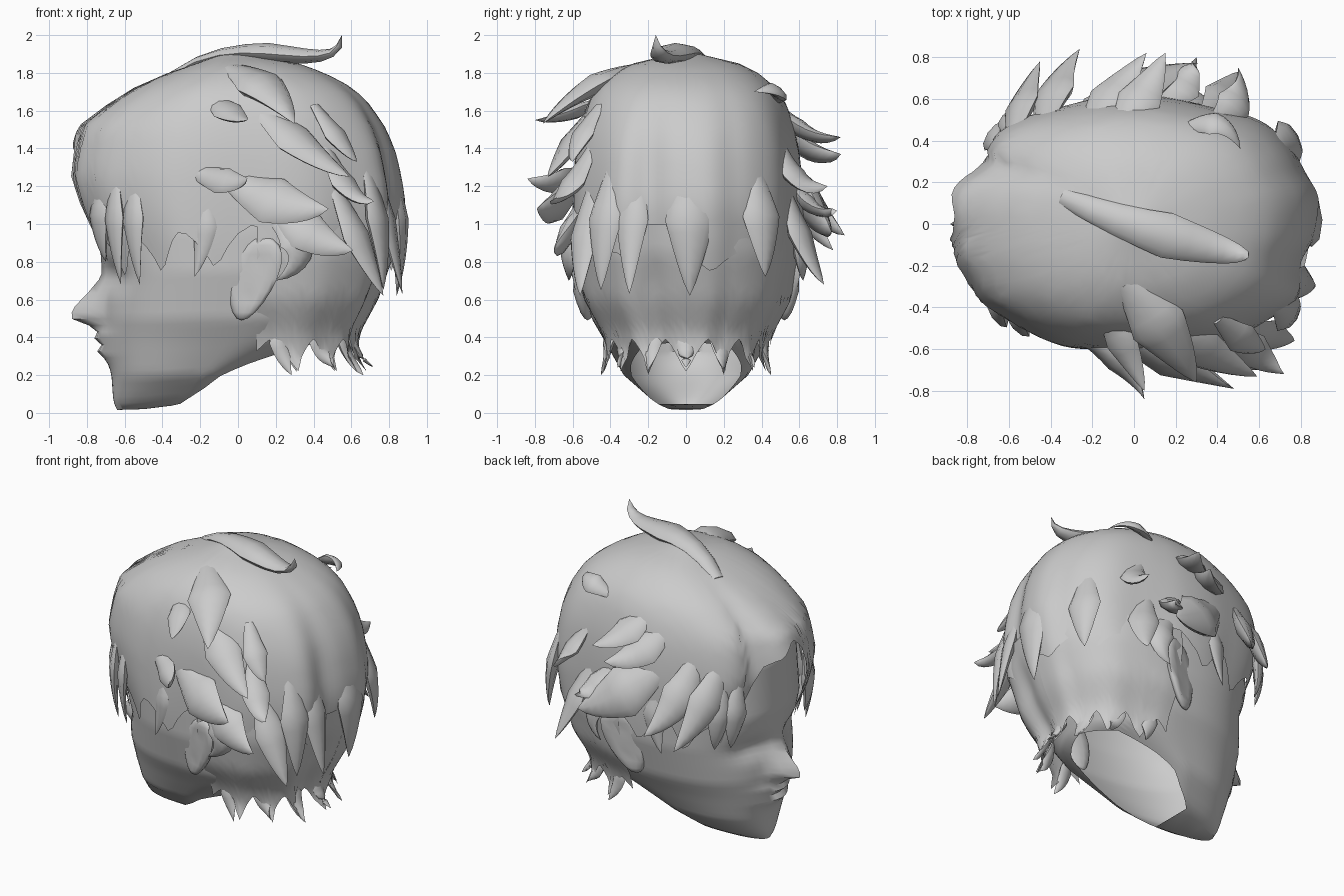
import bpy, bmesh, math
from mathutils import Vector

if "Cube" in bpy.data.objects:
    bpy.data.objects.remove(bpy.data.objects["Cube"])

mat = bpy.data.materials.new("clay_grey")
mat.diffuse_color = (0.6, 0.6, 0.6, 1)
mat.use_nodes = True
mat.node_tree.nodes["Principled BSDF"].inputs["Base Color"].default_value = mat.diffuse_color


def lerp_table(table, k):
    """Interpolate rows (key, a, b, ...) sorted by ascending key."""
    if k <= table[0][0]:
        return table[0][1:]
    for p, q in zip(table, table[1:]):
        if k <= q[0]:
            f = (k - p[0]) / (q[0] - p[0])
            return [a + (b - a) * f for a, b in zip(p[1:], q[1:])]
    return table[-1][1:]


def finish(name, bm, angle=60, recalc=False):
    if recalc:
        bmesh.ops.recalc_face_normals(bm, faces=bm.faces)
    me = bpy.data.meshes.new(name)
    bm.to_mesh(me)
    bm.free()
    ob = bpy.data.objects.new(name, me)
    bpy.context.collection.objects.link(ob)
    me.materials.append(mat)
    bpy.ops.object.select_all(action='DESELECT')
    ob.select_set(True)
    bpy.context.view_layer.objects.active = ob
    bpy.ops.object.shade_smooth_by_angle(angle=math.radians(angle))
    return ob


def sheet(rings, rim, top, rows, cols, a0=-180, a1=180, power=(1, 1), dome=False, detail=None):
    """Loft of horizontal rings (z, front x, centre x, back x, half width) with a lower rim set
    by angle: 0 is the face, positive is the +y side. power squares off the (front, back)."""
    bm = bmesh.new()
    grid = []
    closed = a1 - a0 == 360
    angles = [a0 + (a1 - a0) * j / cols for j in range(cols if closed else cols + 1)]
    for i in range(rows + 1):
        t = i / rows
        t = 1 - math.cos(t * math.pi / 2) if dome else t
        row = []
        for a in angles:
            z = top - (top - rim(a)) * t
            xf, cx, xb, w = lerp_table(rings, z)
            c, s = math.cos(math.radians(a)), math.sin(math.radians(a))
            e = power[0] if c > 0 else power[1]
            x = cx - math.copysign(abs(c) ** e, c) * ((cx - xf) if c > 0 else (xb - cx))
            p = Vector((x, w * math.copysign(abs(s) ** e, s), z))
            row.append(bm.verts.new(detail(p, a, t) if detail else p))
        grid.append(row)
    n = len(angles)
    for i in range(rows):
        for j in range(n if closed else n - 1):
            k = (j + 1) % n
            bm.faces.new((grid[i][k], grid[i + 1][k], grid[i + 1][j], grid[i][j]))
    if closed:
        bm.faces.new(grid[0])
    return bm, grid, angles


# ---- face, jaw and neck opening
head_rings = [(.015, -.64, -.32, -.2, .09), (.06, -.66, -.3, -.15, .17), (.2, -.67, -.2, 0, .33),
              (.38, -.7, -.05, .45, .43), (.5, -.71, 0, .52, .5), (.75, -.7, 0, .6, .56),
              (.95, -.74, 0, .65, .57), (1.3, -.72, 0, .65, .55), (1.6, -.5, 0, .5, .4)]
profile = [(.2, 0), (.25, .005), (.3, .03), (.325, .055), (.36, .025), (.395, .06), (.43, .04),
           (.46, .075), (.5, .175), (.55, .17), (.63, .095), (.72, .025), (.8, .015), (.9, 0)]


def face_detail(p, a, t):
    if abs(a) < 80:
        z = p.z
        width = .14 if z < .44 else .075 + .03 * max(0, .6 - z)
        p.x -= lerp_table(profile, z)[0] * math.exp(-(p.y / width) ** 2)
        socket = ((abs(p.y) - .22) / .12) ** 2 + ((z - .72) / .07) ** 2
        p.x += .05 * math.exp(-socket)
    return p


def neck_rim(a):
    return lerp_table([(0, .015), (60, .02), (88, .04), (110, .13), (130, .26), (150, .35),
                       (180, .38)], abs(a))[0]


bm, grid, angles = sheet(head_rings, neck_rim, 1.6, 46, 72, power=(.85, .85), detail=face_detail)
bm.faces.new([v for v, a in zip(grid[-1], angles) if abs(a) <= 90])  # under the chin
finish("head", bm, 50)

# ---- ears
for side in (-1, 1):
    bm = bmesh.new()
    bmesh.ops.create_uvsphere(bm, u_segments=14, v_segments=10, radius=1)
    for v in bm.verts:
        x, y, z = v.co
        x *= .13 * (1 + .25 * z)
        y *= .05
        if side * y > .03:  # hollow of the ear
            y *= .5
        v.co = (.08 + x + .06 * z, side * (.55 + .03 * z) + y + side * .3 * x, .71 + .22 * z)
    finish("ear", bm, 60, True)


# ---- hair cap with toothed rim and parted fringe
def tooth(a, period):
    return abs(((a / period) % 1) * 2 - 1)


cap_rings = [(.6, -.68, 0, .75, .56), (.7, -.7, 0, .79, .585), (.85, -.74, 0, .84, .605),
             (1.0, -.82, 0, .87, .61), (1.1, -.86, 0, .885, .61), (1.25, -.9, 0, .865, .605),
             (1.4, -.87, 0, .83, .59), (1.52, -.83, 0, .775, .565), (1.63, -.69, 0, .7, .53),
             (1.72, -.55, 0, .61, .475), (1.8, -.37, 0, .46, .38), (1.85, -.22, 0, .32, .28),
             (1.9, -.08, 0, .08, .07)]
cap_edge = [(-180, .84), (-125, .86), (-112, .96), (-95, 1.0), (-80, .97), (-40, .93), (-15, .9),
            (-8, 1.2), (-3, 1.4), (4, 1.48), (16, 1.42), (24, 1.34), (31, 1.2), (37, .98),
            (42, .93), (80, .97), (95, 1.0), (112, .96), (125, .86), (180, .84)]


def cap_rim(a):
    depth = .05 if -14 < a < 34 else .22 if abs(a) < 120 else .1
    return lerp_table(cap_edge, a)[0] - depth * tooth(a + 10, 24 if abs(a) < 120 else 30) ** 1.5


def strands(p, a, t):
    k = 1 + .018 * t * math.sin(math.radians(a * 9)) + .01 * t * math.sin(math.radians(a * 5 + 40))
    for centre, spread, depth in ((30, 9, .06), (-27, 8, .02), (-163, 9, .05), (160, 8, .02)):
        k -= depth * min(1, 2 * t) * math.exp(-((a - centre) / spread) ** 2)
    return Vector((p.x * k, p.y * k, p.z))


bm, _, _ = sheet(cap_rings, cap_rim, 1.9, 20, 120, power=(.92, .85), dome=True, detail=strands)
finish("hair_cap", bm, 60)

# ---- hair at the nape, flaring into points
nape_rings = [(.2, -.5, .1, .7, .46), (.3, -.5, .1, .63, .42), (.42, -.5, .1, .64, .45),
              (.6, -.5, .1, .74, .55), (.85, -.5, .1, .83, .595), (1.1, -.5, .1, .85, .59)]
for side in (-1, 1):
    bm, _, _ = sheet(nape_rings, lambda a: .39 - .17 * tooth(a + 12, 24) ** 1.4, 1.0, 12, 45,
                     90 if side > 0 else -180, 180 if side > 0 else -90, (.85, .85),
                     detail=strands)
    finish("nape_hair", bm, 60)


# ---- curved tapering locks, with roots sunk into the cap
def lock(name, width, *pts, flat=.42, sink=.05):
    pts = [Vector(p) for p in pts]
    centre = Vector((0, 0, .95))
    pts[0] = pts[0].lerp(Vector((pts[0].x * .3, 0, pts[0].z * .6 + .38)), sink)

    def curve(t):
        q = pts
        while len(q) > 1:
            q = [a.lerp(b, t) for a, b in zip(q, q[1:])]
        return q[0]

    bm = bmesh.new()
    steps, sides, rows = 10, 8, []
    for i in range(steps):
        t = i / steps
        p = curve(t)
        d = (curve(t + .02) - curve(t - .02)).normalized()
        out = p - centre
        out = (out - d * out.dot(d)).normalized()
        across = d.cross(out)
        r = width * (.4 + 1.5 * t if t < .4 else ((1 - t) / .6) ** .8)
        rows.append([bm.verts.new(p + across * r * math.cos(u) + out * r * flat * math.sin(u))
                     for u in (math.tau * j / sides for j in range(sides))])
    tip = bm.verts.new(pts[-1])
    for a, b in zip(rows, rows[1:]):
        for j in range(sides):
            bm.faces.new((a[j], a[(j + 1) % sides], b[(j + 1) % sides], b[j]))
    for j in range(sides):
        bm.faces.new((rows[-1][j], rows[-1][(j + 1) % sides], tip))
    bm.faces.new(rows[0])
    finish(name, bm, 60, True)


near_side = [(.08, (-.16, -.42, 1.7), (-.02, -.62, 1.55), (.05, -.8, 1.55)),
             (.08, (-.27, -.57, 1.3), (.0, -.69, 1.18), (.05, -.84, 1.24)),
             (.14, (-.04, -.3, 1.84), (.17, -.54, 1.74), (.3, -.76, 1.53)),
             (.12, (.08, -.47, 1.67), (.36, -.64, 1.36), (.59, -.73, 1.25)),
             (.14, (-.05, -.59, 1.25), (.25, -.68, 1.05), (.48, -.79, 1.08)),
             (.12, (.2, -.59, 1.12), (.4, -.64, .88), (.61, -.7, .86)),
             (.08, (.42, -.48, 1.64), (.56, -.6, 1.4), (.63, -.6, 1.33)),
             (.09, (.48, -.52, 1.42), (.58, -.64, 1.1), (.72, -.72, 1.12)),
             (.1, (.53, -.52, 1.2), (.66, -.56, .85), (.77, -.56, .62)),
             (.1, (.14, -.59, 1.1), (.48, -.64, .84), (.2, -.62, .7)),
             (.07, (-.2, -.6, 1.15), (-.15, -.6, .95), (-.23, -.58, .72))]
far_side = [(.11, (-.6, .43, 1.4), (-.54, .6, 1.05), (-.45, .78, .86)),
            (.12, (-.44, .5, 1.42), (-.4, .66, 1.07), (-.26, .84, .94)),
            (.12, (-.22, .5, 1.6), (-.08, .64, 1.32), (.06, .82, 1.37)),
            (.11, (-.08, .48, 1.67), (.06, .62, 1.42), (.15, .82, 1.46)),
            (.17, (-.2, .58, 1.3), (.08, .7, 1.02), (.3, .77, .96)),
            (.1, (.15, .59, 1.25), (.25, .66, 1.02), (.3, .8, 1.07)),
            (.1, (.36, .55, 1.2), (.46, .62, .85), (.5, .73, .68)),
            (.09, (.4, .52, 1.45), (.54, .57, 1.15), (.5, .75, 1.2)),
            (.07, (.25, .48, 1.66), (.44, .54, 1.74), (.51, .36, 1.7)),
            (.08, (-.2, .6, 1.15), (-.15, .61, .95), (-.23, .6, .72)),
            (.09, (.16, .59, 1.1), (.4, .62, .84), (.22, .62, .7))]
for w, *pts in near_side + far_side:
    lock("side_lock", w, *pts)

# locks falling down the back
for w, y, x, z in ((.13, .02, .84, .62), (.09, -.3, .87, .63), (.11, .42, .76, .72),
                   (.1, -.45, .77, .65)):
    lock("back_lock", w, (.84 - abs(y) * .3, y * .9, 1.3), (.89 - abs(y) * .27, y, .95), (x, y, z))

# fringe locks framing the forehead
for w, y, x, z in ((.1, -.3, -.7, .8), (.08, -.43, -.62, .68), (.08, -.48, -.52, .68),
                   (.08, .42, -.64, .8), (.08, .5, -.57, .8)):
    lock("fringe_lock", w, (x - .05, y * .95, 1.25), (x - .05, y * 1.07, .98), (x, y, z))

# pointed nape ends
for i, a in enumerate((-78, -52, -26, 0, 26, 52, 78)):
    c, s = math.cos(math.radians(a)), math.sin(math.radians(a))
    lock("nape_point", .06, (.12 + .48 * c, .42 * s, .5), (.11 + .47 * c, .41 * s, .33),
         (.17 + .55 * c, .46 * s, .2 + .04 * (i % 2)), sink=.03)

# crown lock with an upturned end
lock("crown_lock", .11, (-.34, .13, 1.79), (0, -.03, 2.01), (.3, -.1, 1.87), (.55, -.15, 1.82),
     (.55, -.16, 2.0), flat=.5, sink=0)
